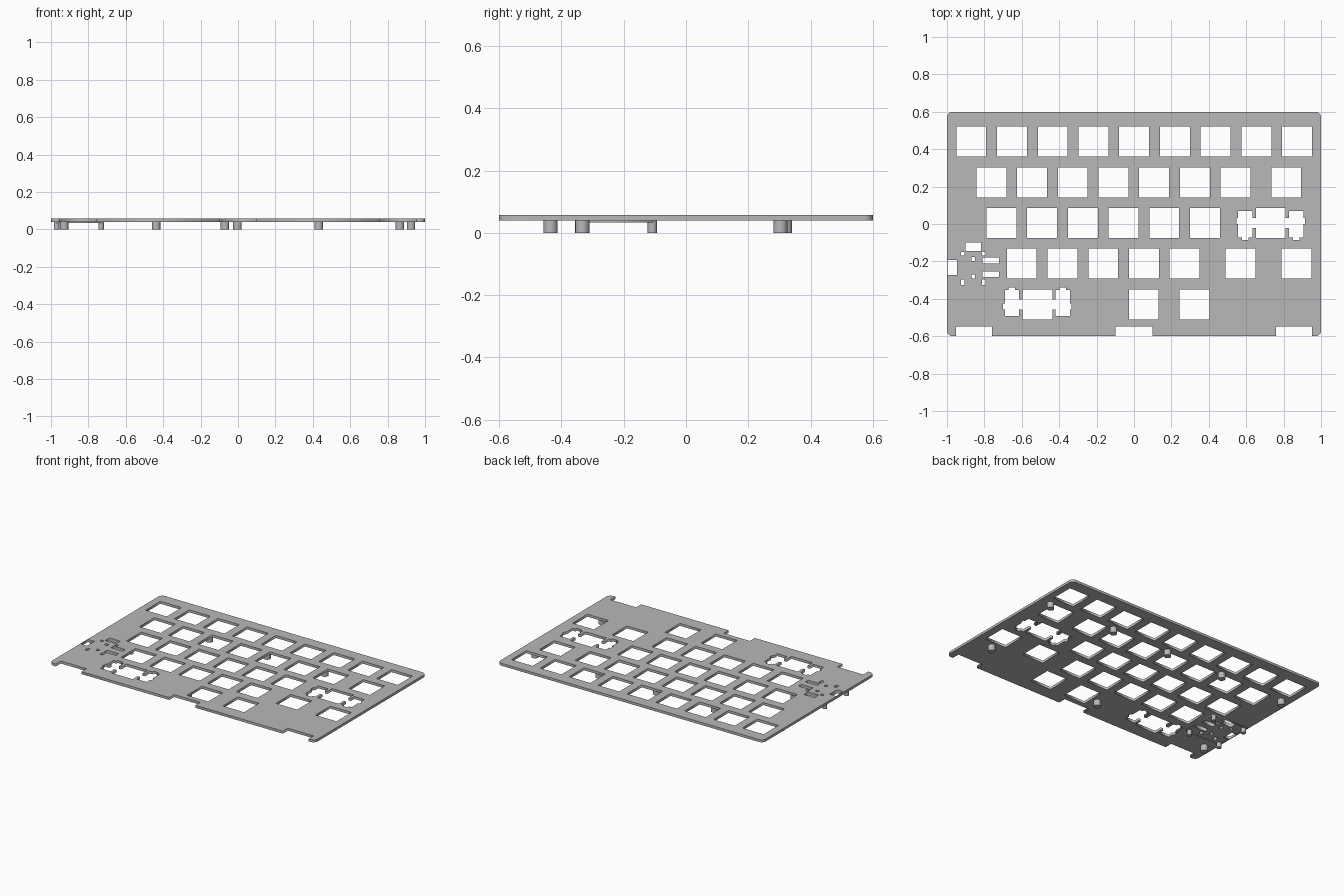
import bpy, math

if "Cube" in bpy.data.objects:
    bpy.data.objects.remove(bpy.data.objects["Cube"])

MM = 1 / 87.5          # model units per millimetre
PITCH = 19.05 * MM     # spacing of the key openings

grey = bpy.data.materials.new("plate_grey")
grey.diffuse_color = (0.48, 0.48, 0.48, 1)
grey.use_nodes = True
grey.node_tree.nodes["Principled BSDF"].inputs["Base Color"].default_value = grey.diffuse_color


def rect(x0, x1, y0, y1):
    return [(x0, y0), (x1, y0), (x1, y1), (x0, y1)]


def square(cx, cy, h=7 * MM):
    return rect(cx - h, cx + h, cy - h, cy + h)


def sheet(name, loops, z0, z1):
    """Flat part with holes: filled 2D outlines, extruded."""
    cu = bpy.data.curves.new(name, 'CURVE')
    cu.dimensions = '2D'
    cu.fill_mode = 'BOTH'
    cu.extrude = (z1 - z0) / 2
    for pts in loops:
        sp = cu.splines.new('POLY')
        sp.points.add(len(pts) - 1)
        for p, (x, y) in zip(sp.points, pts):
            p.co = (x, y, 0, 1)
        sp.use_cyclic_u = True
    ob = bpy.data.objects.new(name, cu)
    ob.location.z = (z0 + z1) / 2
    bpy.context.collection.objects.link(ob)
    bpy.ops.object.select_all(action='DESELECT')
    ob.select_set(True)
    bpy.context.view_layer.objects.active = ob
    bpy.ops.object.convert(target='MESH')
    ob = bpy.context.object
    ob.data.materials.clear()
    ob.data.materials.append(grey)
    return ob


def stabiliser(cx, cy, flip):
    """Key opening joined to a stabiliser slot on each side."""
    half = [(7, 7), (7, 2.3), (8.58, 2.3), (8.58, 5.53), (15.22, 5.53), (15.22, 2.3),
            (16.1, 2.3), (16.1, -.5), (15.22, -.5), (15.22, -6.77), (13.4, -6.77),
            (13.4, -7.97), (10.4, -7.97), (10.4, -6.77), (8.58, -6.77), (8.58, -2.3),
            (7, -2.3), (7, -7)]
    pts = half + [(-x, y) for x, y in reversed(half)]
    return [(cx + x * MM, cy + y * MM * flip) for x, y in pts]


# Plate outline: rounded corners and three notches in the front edge
R = 0.03
outline = []
for sx, sy, a0 in ((1, 1, 0), (-1, 1, 90), (-1, -1, 180), (1, -1, 270)):
    for i in range(9):
        a = math.radians(a0 + i * 90 / 8)
        outline.append((sx * (1 - R) + R * math.cos(a), sy * (0.6 - R) + R * math.sin(a)))
    if (sx, sy) == (-1, -1):
        for a, b in ((-0.953, -0.758), (-0.098, 0.098), (0.758, 0.953)):
            outline += [(a, -0.6), (a, -0.547), (b, -0.547), (b, -0.6)]

# Key openings: (row y, first x, count in the run, extra single openings)
rows = [(0.441, -0.870, 9, []),
        (0.223, -0.763, 7, [0.814]),
        (0.005, -0.709, 6, []),
        (-0.212, -0.600, 5, [0.570, 0.868]),
        (-0.430, 0, 0, [0.052, 0.323])]
holes = [square(x, y) for y, x0, n, extra in rows
         for x in [x0 + i * PITCH for i in range(n)] + extra]
holes += [stabiliser(0.731, 0.005, 1), stabiliser(-0.517, -0.430, -1)]

# Small module openings at the left
small = [rect(-0.900, -0.819, -0.144, -0.098),
         rect(-0.810, -0.722, -0.210, -0.180), rect(-0.810, -0.722, -0.284, -0.254)]
for x in (-0.915, -0.803):
    small += [rect(x - .01, x + .01, -0.168, -0.151), rect(x - .01, x + .01, -0.327, -0.297)]
small += [square(-0.859, y, 0.01) for y in (-0.187, -0.281)]

sheet("key_plate", [outline] + holes + small + [rect(-0.996, -0.947, -0.272, -0.192)],
      0.0405, 0.0575)

# Thin raised pad under the module, notched on the left
pad = [(-0.985, -0.357), (-0.717, -0.357), (-0.717, -0.093), (-0.985, -0.093),
       (-0.985, -0.192), (-0.947, -0.192), (-0.947, -0.272), (-0.985, -0.272)]
sheet("module_pad", [pad] + small, 0.033, 0.0405)

# Corner feet of the module and round standoffs of the plate


def post(name, x, y, r):
    bpy.ops.mesh.primitive_cylinder_add(vertices=32, radius=r, depth=0.0405,
                                        location=(x, y, 0.0405 / 2))
    ob = bpy.context.object
    ob.name = name
    ob.data.materials.append(grey)
    bpy.ops.object.shade_smooth_by_angle()


for x in (-0.970, -0.732):
    for y in (-0.342, -0.108):
        post("module_foot", x, y, 0.015)
for x, y in ((0.925, 0.303), (0.432, 0.318), (-0.003, 0.318), (-0.438, 0.318),
             (-0.930, 0.303), (0.865, -0.333), (-0.070, -0.435), (-0.930, -0.435)):
    post("standoff", x, y, 0.0225)
